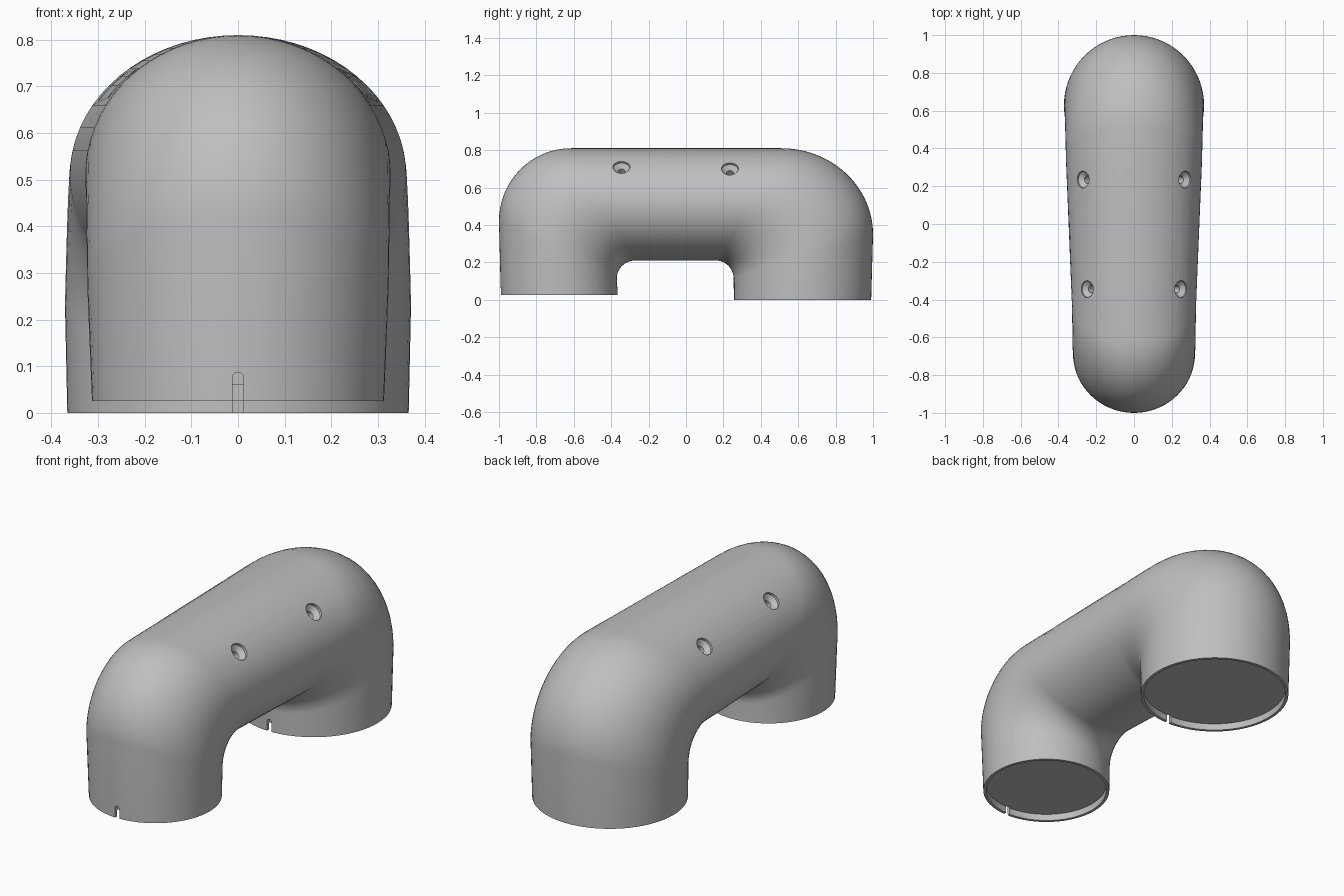
import bpy
import bmesh
from math import sin, cos, pi
from mathutils import Vector, Matrix

SIDES = 72
BEND_STEPS = 18
WALL, RECESS = 0.015, 0.035

cube = bpy.data.objects.get("Cube")
if cube:
    bpy.data.objects.remove(cube, do_unlink=True)

grey = bpy.data.materials.new("light_grey")
grey.use_nodes = True
colour = (0.52, 0.52, 0.52, 1)
grey.diffuse_color = colour
grey.node_tree.nodes["Principled BSDF"].inputs["Base Color"].default_value = colour


def make_object(name, bm):
    bmesh.ops.recalc_face_normals(bm, faces=bm.faces)
    mesh = bpy.data.meshes.new(name)
    bm.to_mesh(mesh)
    bm.free()
    mesh.materials.append(grey)
    obj = bpy.data.objects.new(name, mesh)
    bpy.context.collection.objects.link(obj)
    return obj


def foot(outer, inner, z, width):
    """Recessed cap, thin rim and outer edge of one leg."""
    wall = WALL if outer > inner else -WALL
    o, i = outer - wall, inner + wall
    return [((o, z + RECESS), (i, z + RECESS), width - WALL),
            ((o, z), (i, z), width - WALL),
            ((outer, z), (inner, z), width)]


def elbow(oc, orad, ic, irad, side, w_leg, w_top):
    """Sections from the leg up to the horizontal pipe."""
    out = []
    for k in range(BEND_STEPS + 1):
        f = k / BEND_STEPS
        c, s = side * cos(f * pi / 2), sin(f * pi / 2)
        out.append(((oc[0] + orad[0] * c, oc[1] + orad[1] * s),
                    (ic[0] + irad[0] * c, ic[1] + irad[1] * s),
                    w_leg + (w_top - w_leg) * f))
    return out


# Each section: outer (y, z), inner (y, z), half width
front = foot(-0.99, -0.365, 0.025, 0.313)
front += elbow((-0.615, 0.42), (0.385, 0.39), (-0.27, 0.115), (0.10, 0.095), -1, 0.323, 0.328)
rear = foot(0.99, 0.255, 0.0, 0.366)
rear += elbow((0.51, 0.35), (0.49, 0.46), (0.16, 0.11), (0.095, 0.10), 1, 0.371, 0.360)
sections = front + rear[::-1]

# Pipe body lofted through the sections
bm = bmesh.new()
rings = []
for outer, inner, width in sections:
    o, i = Vector((0, *outer)), Vector((0, *inner))
    mid, half = (o + i) / 2, (o - i) / 2
    rings.append([bm.verts.new(mid + half * cos(a) + Vector((width * sin(a), 0, 0)))
                  for a in (2 * pi * k / SIDES for k in range(SIDES))])
for a, b in zip(rings, rings[1:]):
    for k in range(SIDES):
        n = (k + 1) % SIDES
        bm.faces.new((a[k], a[n], b[n], b[k]))
bm.faces.new(rings[0])
bm.faces.new(rings[-1][::-1])
body = make_object("double_elbow_pipe", bm)


def cut(bm):
    cutter = make_object("cutter", bm)
    cutter.hide_render = True
    mod = body.modifiers.new("cut", 'BOOLEAN')
    mod.operation, mod.solver, mod.object = 'DIFFERENCE', 'EXACT', cutter
    bpy.context.view_layer.objects.active = body
    bpy.ops.object.modifier_apply(modifier=mod.name)
    bpy.data.objects.remove(cutter, do_unlink=True)


# Screw holes: counterbores with a tapered floor, square to the surface
for y, x, z, tilt in ((-0.345, 0.25, 0.711, 0.74), (0.235, 0.272, 0.702, 0.77)):
    for side in (-1, 1):
        bm = bmesh.new()
        place = Matrix.Translation((side * x, y, z)) @ Matrix.Rotation(side * tilt, 4, 'Y')
        profile = ((0.06, 0.045), (-0.015, 0.045), (-0.035, 0.02), (-0.08, 0.02))
        loops = [[bm.verts.new(place @ Vector((r * cos(a), r * sin(a), h)))
                  for a in (2 * pi * k / 32 for k in range(32))] for h, r in profile]
        for a, b in zip(loops, loops[1:]):
            for k in range(32):
                n = (k + 1) % 32
                bm.faces.new((a[k], a[n], b[n], b[k]))
        bm.faces.new(loops[0])
        bm.faces.new(loops[-1])
        cut(bm)

# Round-topped alignment slots in the front of each rim
for y, z in ((-0.99, 0.025), (0.255, 0.0)):
    bm = bmesh.new()
    outline = [(-0.012, z - 0.03), (0.012, z - 0.03)]
    outline += [(0.012 * cos(pi * k / 10), z + 0.05 + 0.012 * sin(pi * k / 10)) for k in range(11)]
    face = bm.faces.new([bm.verts.new((px, y - 0.03, pz)) for px, pz in outline])
    moved = bmesh.ops.extrude_face_region(bm, geom=[face])["geom"]
    bmesh.ops.translate(bm, vec=(0, 0.05, 0),
                        verts=[v for v in moved if isinstance(v, bmesh.types.BMVert)])
    if face.is_valid and len(face.link_loops if hasattr(face, "link_loops") else ()) == 0:
        bmesh.ops.holes_fill(bm, edges=[e for e in bm.edges if e.is_boundary])
    cut(bm)

# Smooth shading with crisp rims
bpy.ops.object.select_all(action='DESELECT')
body.select_set(True)
bpy.context.view_layer.objects.active = body
bpy.ops.object.shade_smooth_by_angle(angle=0.6)
